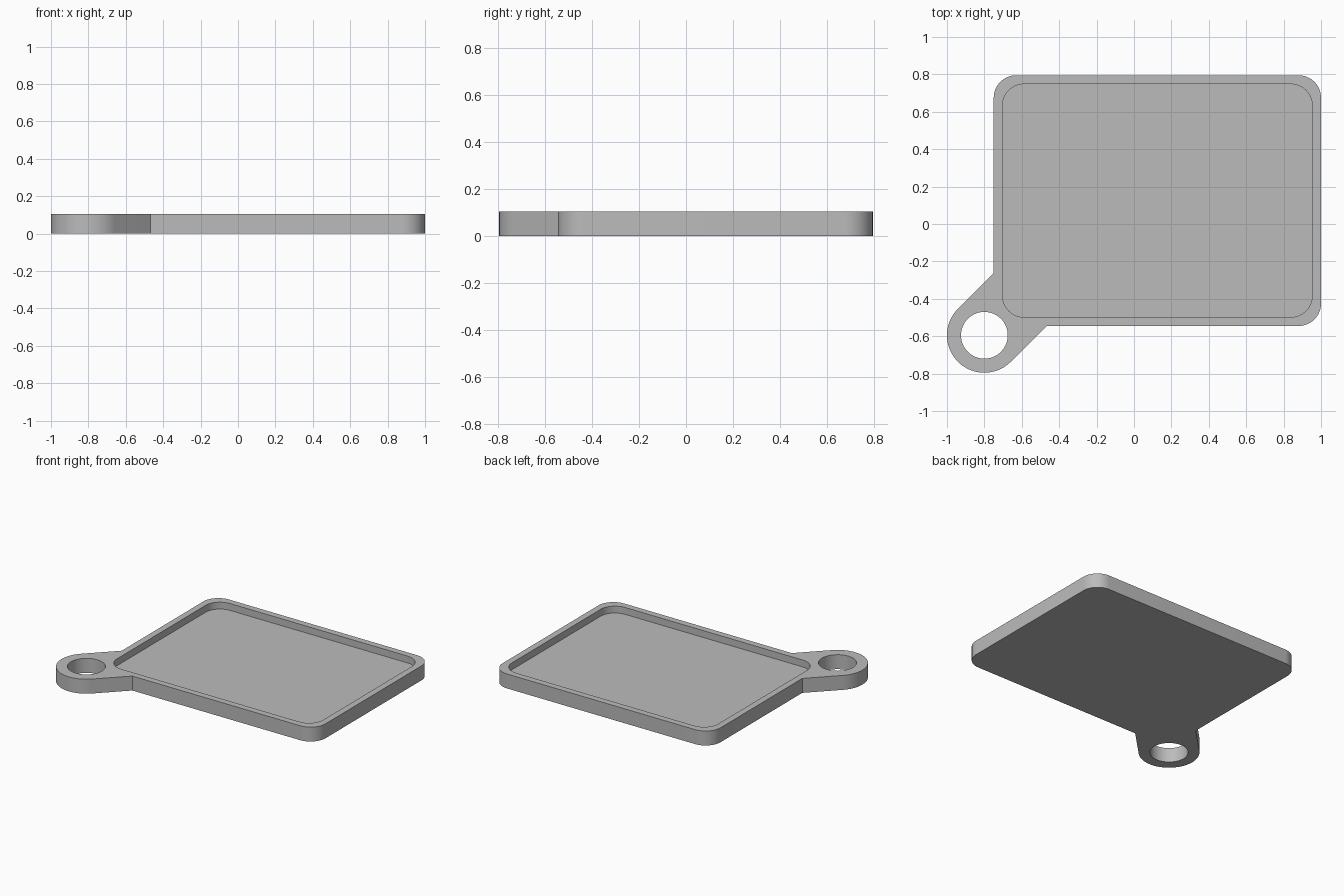
import bpy
import bmesh
from math import cos, sin, pi, radians

HEIGHT, FLOOR = 0.105, 0.055
RING, RING_R, HOLE_R = (-0.80, -0.595), 0.20, 0.125

if "Cube" in bpy.data.objects:
    bpy.data.objects.remove(bpy.data.objects["Cube"])

grey = bpy.data.materials.new("plain grey")
grey.use_nodes = True
colour = (0.5, 0.5, 0.5, 1)
grey.diffuse_color = colour
grey.node_tree.nodes["Principled BSDF"].inputs["Base Color"].default_value = colour


def arc(centre, r, start, end, steps):
    """Points on an arc, angles in degrees, counter-clockwise."""
    angles = [radians(start + (end - start) * i / steps) for i in range(steps + 1)]
    return [(centre[0] + r * cos(a), centre[1] + r * sin(a)) for a in angles]


def corners(x0, x1, y0, y1, r):
    """Rounded corners, starting at lower right."""
    centres = [(x1 - r, y0 + r), (x1 - r, y1 - r), (x0 + r, y1 - r), (x0 + r, y0 + r)]
    return [arc(c, r, 90 * i - 90, 90 * i, 16) for i, c in enumerate(centres)]


def prism(name, outline, z0, z1):
    bm = bmesh.new()
    base = bm.faces.new([bm.verts.new((x, y, z0)) for x, y in outline])
    top = bmesh.ops.extrude_face_region(bm, geom=[base], use_keep_orig=True)
    moved = [v for v in top["geom"] if isinstance(v, bmesh.types.BMVert)]
    bmesh.ops.translate(bm, verts=moved, vec=(0, 0, z1 - z0))
    bmesh.ops.recalc_face_normals(bm, faces=bm.faces)
    mesh = bpy.data.meshes.new(name)
    bm.to_mesh(mesh)
    bm.free()
    mesh.materials.append(grey)
    obj = bpy.data.objects.new(name, mesh)
    bpy.context.collection.objects.link(obj)
    return obj


# Tray outline: three rounded corners, the fourth replaced by a diagonal ring tab
X0, X1, Y0, Y1 = -0.75, 1.0, -0.545, 0.795
rounded = corners(X0, X1, Y0, Y1, 0.12)
outline = sum(rounded[:3], [])
shift = RING[1] - RING[0]
reach = RING_R * 2 ** 0.5
outline.append((X0, X0 + shift + reach))
outline += arc(RING, RING_R, 135, 315, 48)
outline.append((Y0 - shift + reach, Y0))
tray = prism("tray_with_ring_tab", outline, 0, HEIGHT)

# Cutters: shallow recess and through hole
rim = 0.047
recess = sum(corners(X0 + rim, X1 - rim, Y0 + rim, Y1 - rim, 0.115), [])
hole = arc(RING, HOLE_R, 0, 360, 64)[:-1]
cutters = [prism("recess_cutter", recess, FLOOR, HEIGHT + 0.1),
           prism("hole_cutter", hole, -0.1, HEIGHT + 0.1)]

bpy.ops.object.select_all(action="DESELECT")
bpy.context.view_layer.objects.active = tray
tray.select_set(True)
for cutter in cutters:
    cutter.hide_render = True
    mod = tray.modifiers.new(cutter.name, "BOOLEAN")
    mod.operation, mod.solver, mod.object = "DIFFERENCE", "EXACT", cutter
    bpy.ops.object.modifier_apply(modifier=mod.name)
    bpy.data.objects.remove(cutter)
bpy.ops.object.shade_smooth_by_angle(angle=radians(30))
